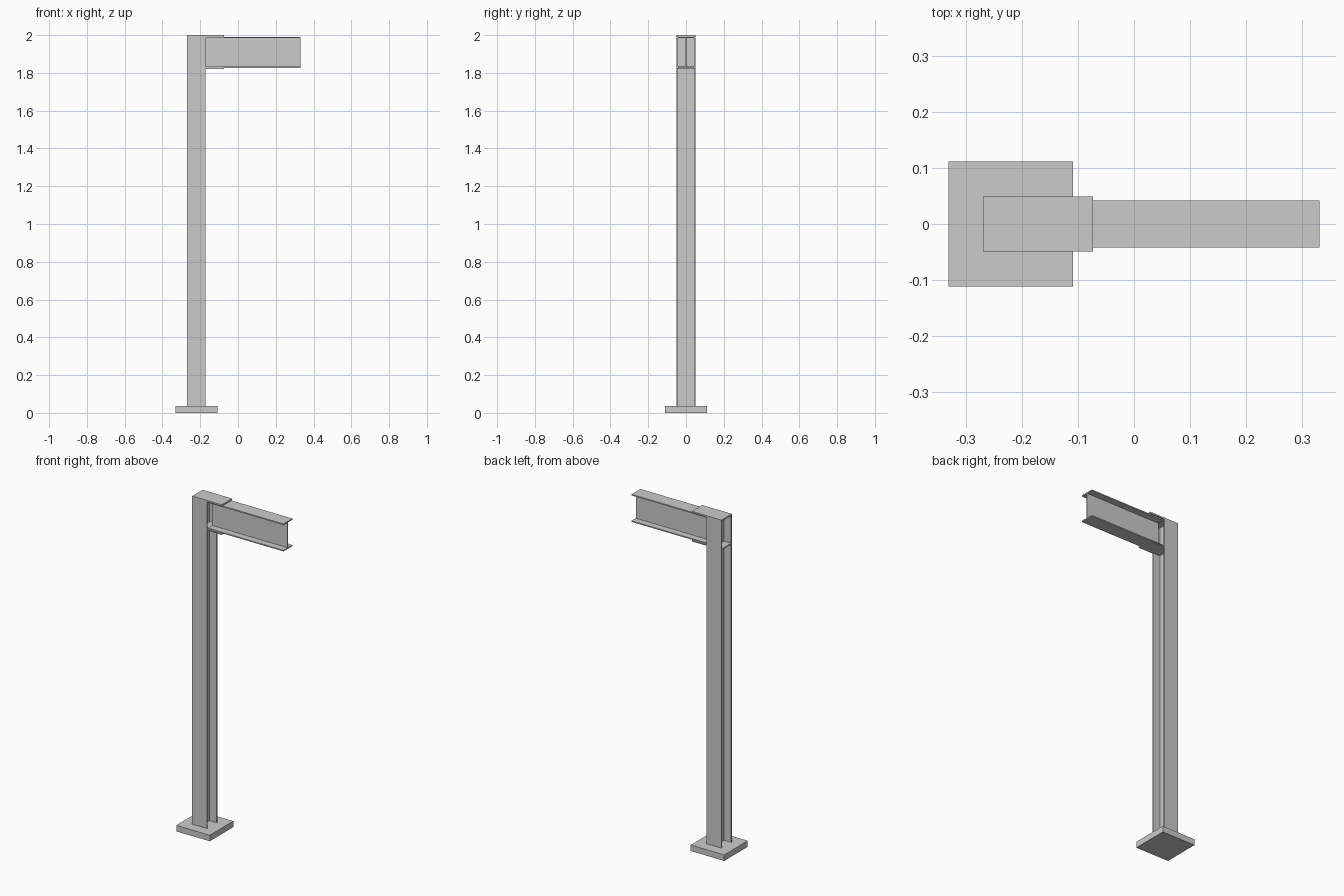
import bpy, bmesh
from mathutils import Matrix, Vector

if "Cube" in bpy.data.objects:
    bpy.data.objects.remove(bpy.data.objects["Cube"])

CX = -0.22            # column axis
COL = 0.098           # column width and depth
BASE_H = 0.036
BEAM_H, BEAM_TOP = 0.165, 1.991
PLATE = 0.006


def finish(name, bm):
    bmesh.ops.recalc_face_normals(bm, faces=bm.faces)
    mesh = bpy.data.meshes.new(name)
    bm.to_mesh(mesh)
    bm.free()
    obj = bpy.data.objects.new(name, mesh)
    bpy.context.collection.objects.link(obj)
    return obj


def box(name, lo, hi):
    lo, hi = Vector(lo), Vector(hi)
    bm = bmesh.new()
    bmesh.ops.create_cube(bm, size=1, matrix=Matrix.Translation((lo + hi) / 2)
                          @ Matrix.Diagonal((*(hi - lo), 1)))
    return finish(name, bm)


def i_beam(name, width, height, flange, web, start, sweep, u, v):
    """I profile: u runs along the flange width, v along the height."""
    w, h, t = width / 2, height / 2, web / 2
    k = h - flange
    half = [(w, -h), (w, -k), (t, -k), (t, k), (w, k), (w, h)]
    pts = half + [(-a, b) for a, b in reversed(half)]
    bm = bmesh.new()
    face = bm.faces.new([bm.verts.new(Vector(start) + Vector(u) * a + Vector(v) * b)
                         for a, b in pts])
    ext = bmesh.ops.extrude_face_region(bm, geom=[face], use_keep_orig=True)
    verts = [g for g in ext["geom"] if isinstance(g, bmesh.types.BMVert)]
    bmesh.ops.translate(bm, verts=verts, vec=sweep)
    return finish(name, bm)


r = COL / 2
x0, x1 = CX - r, CX + r
x2 = x1 + COL
beam_bottom = BEAM_TOP - BEAM_H

# Foot plate
box("base_plate", (CX - 0.111, -0.111, 0), (CX + 0.111, 0.111, BASE_H))

# Column: flanges face front and back
i_beam("column", COL, COL, PLATE, 0.005, (CX, 0, BASE_H),
       (0, 0, BEAM_TOP - BASE_H), (1, 0, 0), (0, 1, 0))

# Cantilever beam
i_beam("beam", 0.084, BEAM_H, 0.007, 0.005, (x1, 0, BEAM_TOP - BEAM_H / 2),
       (0.331 - x1, 0, 0), (0, 1, 0), (0, 0, 1))

# Plates above and below the joint
box("cap_plate", (x0, -r, BEAM_TOP), (x2, r, 2))
box("seat_plate", (x1, -r, beam_bottom - PLATE), (x2, r, beam_bottom))
box("column_stiffener", (x0, -r + PLATE, beam_bottom - PLATE), (x1, r - PLATE, beam_bottom))
